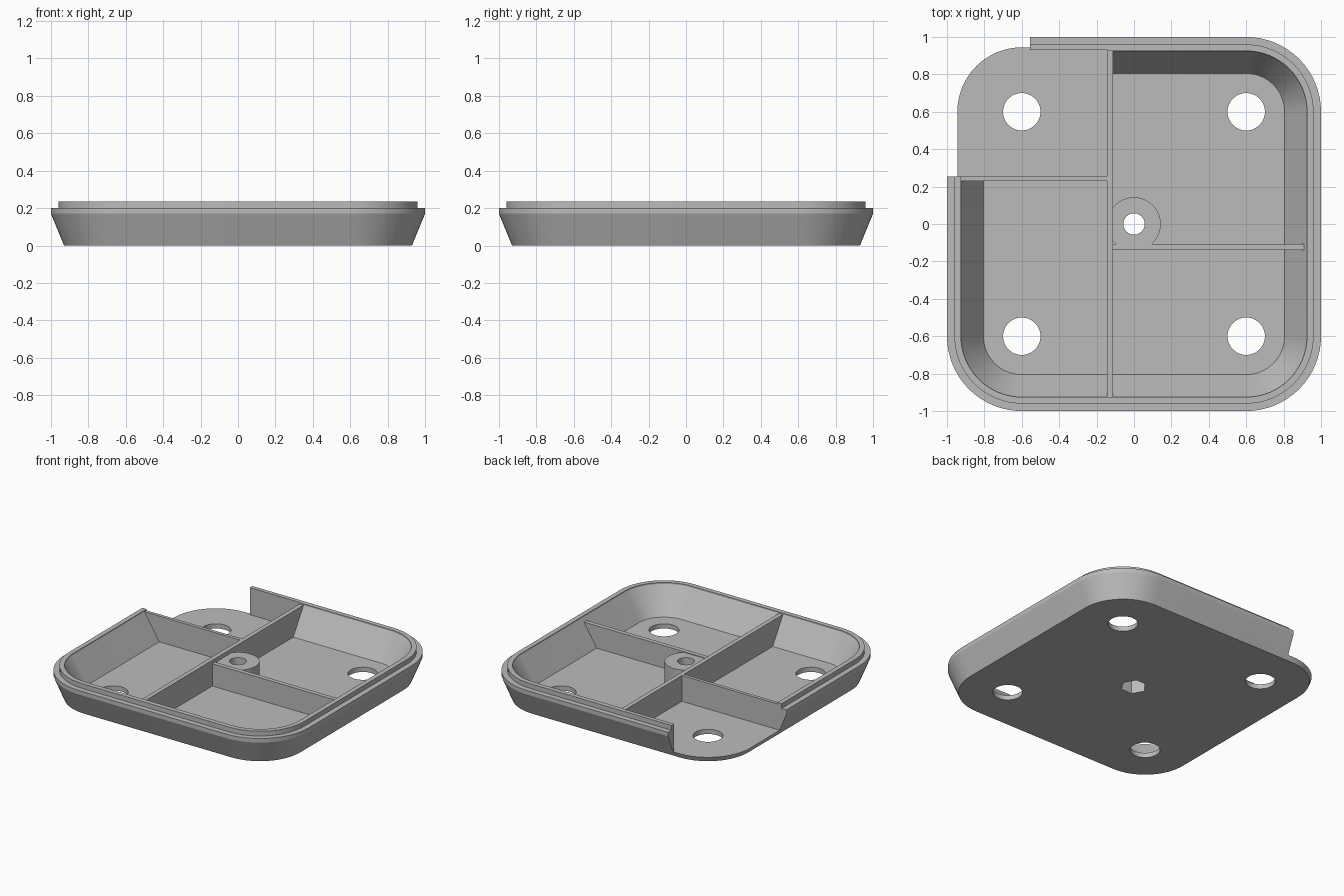
import bpy, bmesh, math
from mathutils import Matrix

if "Cube" in bpy.data.objects:
    bpy.data.objects.remove(bpy.data.objects["Cube"])

grey = bpy.data.materials.new("grey plastic")
grey.diffuse_color = (0.5, 0.5, 0.5, 1)
grey.use_nodes = True
grey.node_tree.nodes["Principled BSDF"].inputs["Base Color"].default_value = grey.diffuse_color


def make(name, bm):
    bmesh.ops.recalc_face_normals(bm, faces=bm.faces)
    mesh = bpy.data.meshes.new(name)
    bm.to_mesh(mesh)
    bm.free()
    mesh.materials.append(grey)
    ob = bpy.data.objects.new(name, mesh)
    bpy.context.collection.objects.link(ob)
    return ob


def box(name, x0, x1, y0, y1, z0, z1):
    bm = bmesh.new()
    bmesh.ops.create_cube(bm, size=1)
    for v in bm.verts:
        v.co = ((x0 + x1) / 2 + v.co.x * (x1 - x0),
                (y0 + y1) / 2 + v.co.y * (y1 - y0),
                (z0 + z1) / 2 + v.co.z * (z1 - z0))
    return make(name, bm)


def cylinder(name, x, y, z0, z1, r, sides=48, turn=0):
    bm = bmesh.new()
    bmesh.ops.create_cone(bm, cap_ends=True, segments=sides, radius1=r, radius2=r, depth=z1 - z0,
                          matrix=Matrix.Translation((x, y, (z0 + z1) / 2)) @ Matrix.Rotation(turn, 4, 'Z'))
    return make(name, bm)


def activate(ob):
    bpy.ops.object.select_all(action='DESELECT')
    ob.select_set(True)
    bpy.context.view_layer.objects.active = ob


def cut(ob, cutters):
    activate(ob)
    for c in cutters:
        mod = ob.modifiers.new("cut", 'BOOLEAN')
        mod.operation, mod.solver, mod.object = 'DIFFERENCE', 'EXACT', c
        bpy.ops.object.modifier_apply(modifier=mod.name)


def smooth(ob):
    activate(ob)
    bpy.ops.object.shade_smooth_by_angle(angle=math.radians(22))


# Rounded square tray: (half width, height) from the base, over the lip, to the floor
FLOOR, TOP = 0.035, 0.225
profile = [(0.93, 0), (1.0, 0.17), (1.0, 0.2), (0.96, 0.2), (0.96, 0.235),
           (0.925, 0.235), (0.925, TOP), (0.805, FLOOR)]
STEPS, CENTRE = 16, 0.6
bm = bmesh.new()
rings = []
for half, z in profile:
    ring = []
    for q, (sx, sy) in enumerate([(1, 1), (-1, 1), (-1, -1), (1, -1)]):
        for i in range(STEPS + 1):
            a = (q + i / STEPS) * math.pi / 2
            ring.append(bm.verts.new((sx * CENTRE + (half - CENTRE) * math.cos(a),
                                      sy * CENTRE + (half - CENTRE) * math.sin(a), z)))
    rings.append(ring)
for a, b in zip(rings, rings[1:]):
    for i in range(len(a)):
        j = (i + 1) % len(a)
        bm.faces.new((a[i], a[j], b[j], b[i]))
bm.faces.new(rings[0][::-1])
bm.faces.new(rings[-1])
tray = make("tray", bm)

# Open corner, screw holes and centre hole with hexagonal nut pocket
pocket = box("pocket_cutter", -1.2, -0.145, 0.255, 0.93, FLOOR, 0.5)
opening = box("opening_cutter", -1.2, -0.555, 0.255, 1.2, FLOOR, 0.5)
holes = [cylinder("hole_cutter", x, y, -0.1, 0.1, 0.1) for x in (-0.6, 0.6) for y in (-0.6, 0.6)]
bore = cylinder("bore_cutter", 0, 0, -0.1, 0.5, 0.057, 32)
nut = cylinder("nut_cutter", 0, 0, -0.1, 0.1, 0.09, 6, math.radians(30))
cut(tray, [pocket, opening, *holes, bore, nut])
smooth(tray)

# Centre boss
boss = cylinder("boss", 0, 0, 0.015, 0.195, 0.143)
trim = [box("trim_cutter", -0.3, -0.13, -0.3, 0.3, -0.1, 0.5),
        box("trim_cutter", -0.3, 0.3, -0.3, -0.125, -0.1, 0.5)]
cut(boss, [bore, nut, *trim])
smooth(boss)

# Dividers
box("long_divider", -0.145, -0.112, -0.927, 0.929, 0.015, TOP)
box("left_divider", -0.928, -0.145, 0.23, 0.255, 0.015, TOP)
box("right_divider", -0.112, 0.91, -0.14, -0.107, 0.015, 0.2)

for c in [pocket, opening, *holes, bore, nut, *trim]:
    bpy.data.objects.remove(c)
